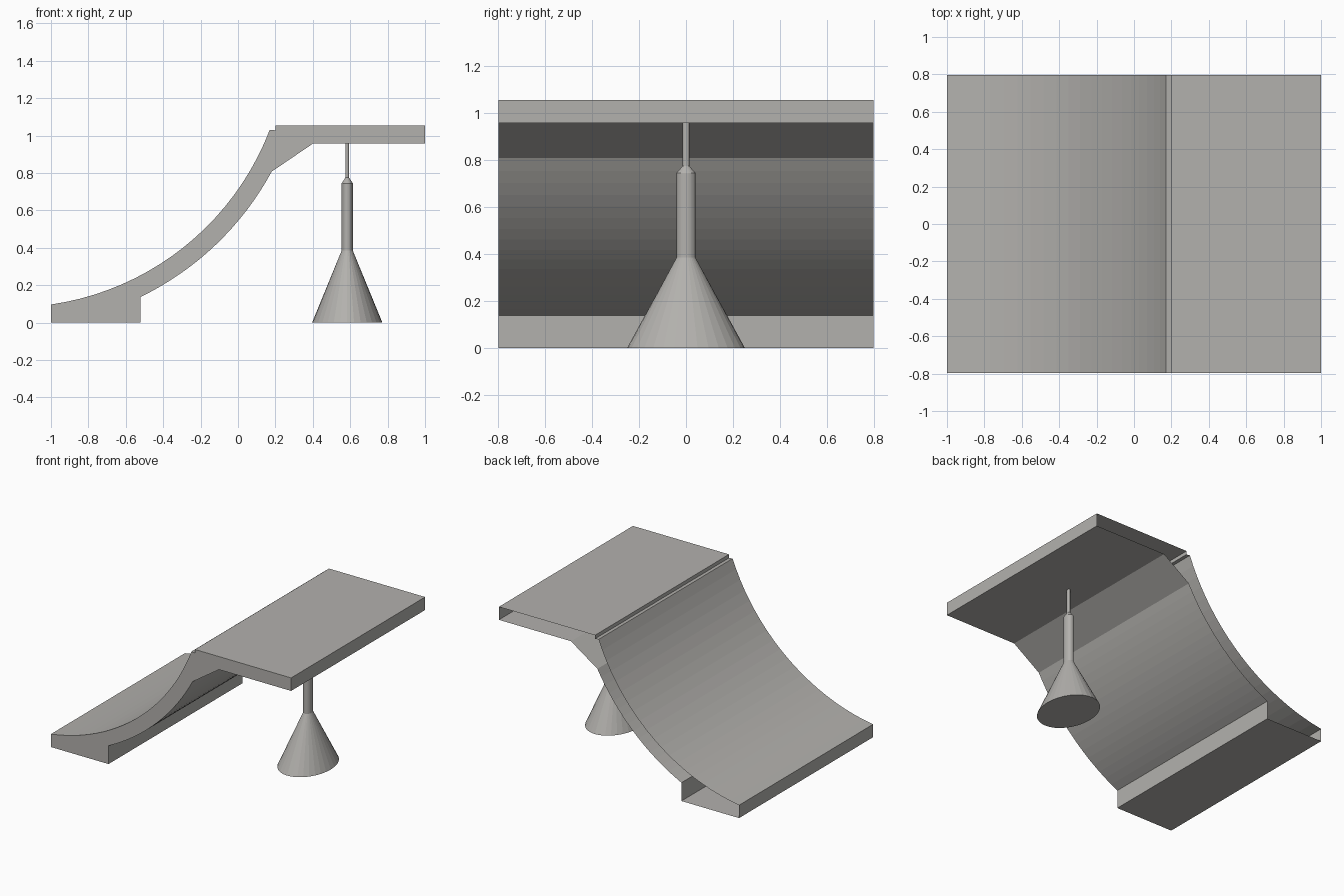
import bpy, bmesh, math

cube = bpy.data.objects.get("Cube")
if cube:
    bpy.data.objects.remove(cube, do_unlink=True)

grey = bpy.data.materials.new("warm concrete grey")
colour = (0.45, 0.44, 0.42, 1)
grey.diffuse_color = colour
grey.use_nodes = True
grey.node_tree.nodes["Principled BSDF"].inputs["Base Color"].default_value = colour


def finish(name, bm):
    mesh = bpy.data.meshes.new(name)
    bm.to_mesh(mesh)
    bm.free()
    mesh.materials.append(grey)
    obj = bpy.data.objects.new(name, mesh)
    bpy.context.collection.objects.link(obj)
    return obj


def arc(radius, x_start, x_end, steps):
    """Lower right part of a circle around the shared ramp centre."""
    cx, cz = -1.211, 1.561
    a, b = (math.asin((x - cx) / radius) for x in (x_start, x_end))
    angles = [a + (b - a) * i / steps for i in range(steps + 1)]
    return [(cx + radius * math.sin(t), cz - radius * math.cos(t)) for t in angles]


# Ramp and deck: one side profile, closed at the front and open at the back
half_width = 0.797
profile = [(-1, 0), (-0.52, 0)]
profile += arc(1.582, -0.52, 0.18, 16)
profile += [(0.4, 0.957), (1, 0.957), (1, 1.055), (0.2, 1.055), (0.2, 1.028)]
profile += arc(1.479, -1, 0.17, 20)[::-1]

bm = bmesh.new()
front = [bm.verts.new((x, -half_width, z)) for x, z in profile]
back = [bm.verts.new((x, half_width, z)) for x, z in profile]
bm.faces.new(front)
for i in range(len(profile)):
    j = (i + 1) % len(profile)
    bm.faces.new((front[j], front[i], back[i], back[j]))
finish("ramp_and_deck", bm)

# Support: an oval cone stand with a stepped post, turned from (radius, height)
outline = [(0.188, 0), (0.03, 0.385), (0.03, 0.745), (0.0105, 0.775), (0.0105, 0.957)]
sides = 32
bm = bmesh.new()
rings = []
for r, z in outline:
    turns = [2 * math.pi * i / sides for i in range(sides)]
    rings.append([bm.verts.new((0.584 + r * math.cos(t), r * 4 / 3 * math.sin(t), z))
                  for t in turns])
for low, high in zip(rings, rings[1:]):
    for i in range(sides):
        j = (i + 1) % sides
        bm.faces.new((low[i], low[j], high[j], high[i]))
bm.faces.new(rings[0][::-1])
bm.faces.new(rings[-1])
finish("support_stand", bm)
